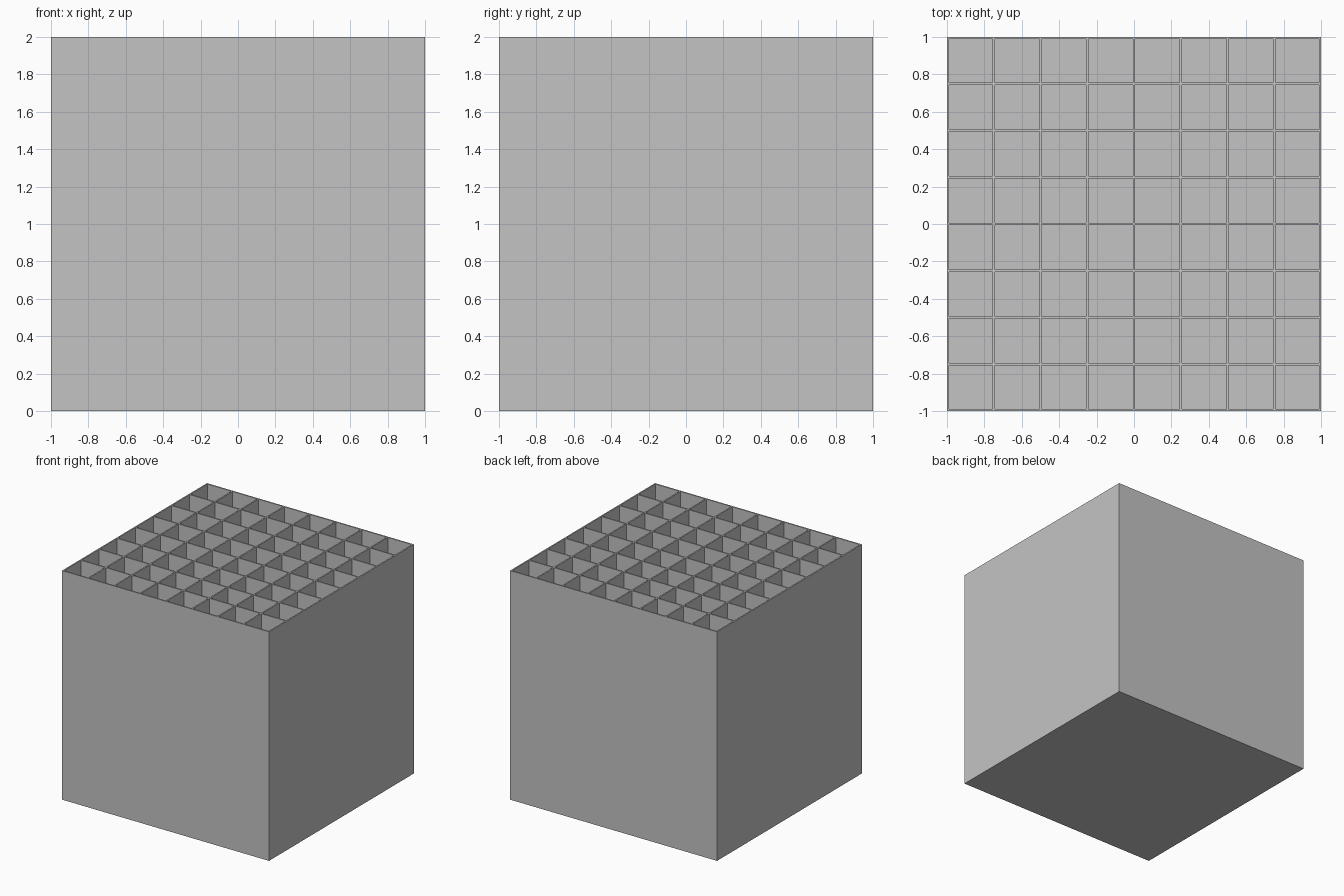
import bpy

if "Cube" in bpy.data.objects:
    bpy.data.objects.remove(bpy.data.objects["Cube"])

GREY = bpy.data.materials.new("plain_grey")
GREY.diffuse_color = (0.55, 0.55, 0.55, 1)
GREY.use_nodes = True
GREY.node_tree.nodes["Principled BSDF"].inputs["Base Color"].default_value = GREY.diffuse_color

HEIGHT = 2.0     # outer size of the cube
CELLS = 8        # compartments along each side
WALL = 0.012     # thickness of all panels
PITCH = HEIGHT / CELLS


def panel(name, centre, size):
    """Axis-aligned flat panel."""
    bpy.ops.mesh.primitive_cube_add(size=1, location=centre)
    ob = bpy.context.object
    ob.name = name
    ob.scale = size
    bpy.ops.object.transform_apply(location=False, rotation=False, scale=True)
    ob.data.materials.append(GREY)
    return ob


# closed bottom
panel("floor", (0, 0, WALL / 2), (HEIGHT, HEIGHT, WALL))

# four outer walls, mitred by butting the side walls between front and back
edge = 1 - WALL / 2
wall_height = HEIGHT - WALL
mid = WALL + wall_height / 2
inner = HEIGHT - 2 * WALL
for sign, along_y, along_x in ((-1, "front_wall", "left_wall"), (1, "back_wall", "right_wall")):
    panel(along_y, (0, sign * edge, mid), (HEIGHT, WALL, wall_height))
    panel(along_x, (sign * edge, 0, mid), (WALL, inner, wall_height))

# long dividers run front to back, short ones fill the gaps between them
for i in range(1, CELLS):
    panel("long_divider", (-1 + i * PITCH, 0, mid), (WALL, inner, wall_height))
for i in range(CELLS):
    left = -1 + i * PITCH + (WALL if i == 0 else WALL / 2)
    right = -1 + (i + 1) * PITCH - (WALL if i == CELLS - 1 else WALL / 2)
    for j in range(1, CELLS):
        panel("cross_divider", ((left + right) / 2, -1 + j * PITCH, mid),
              (right - left, WALL, wall_height))
